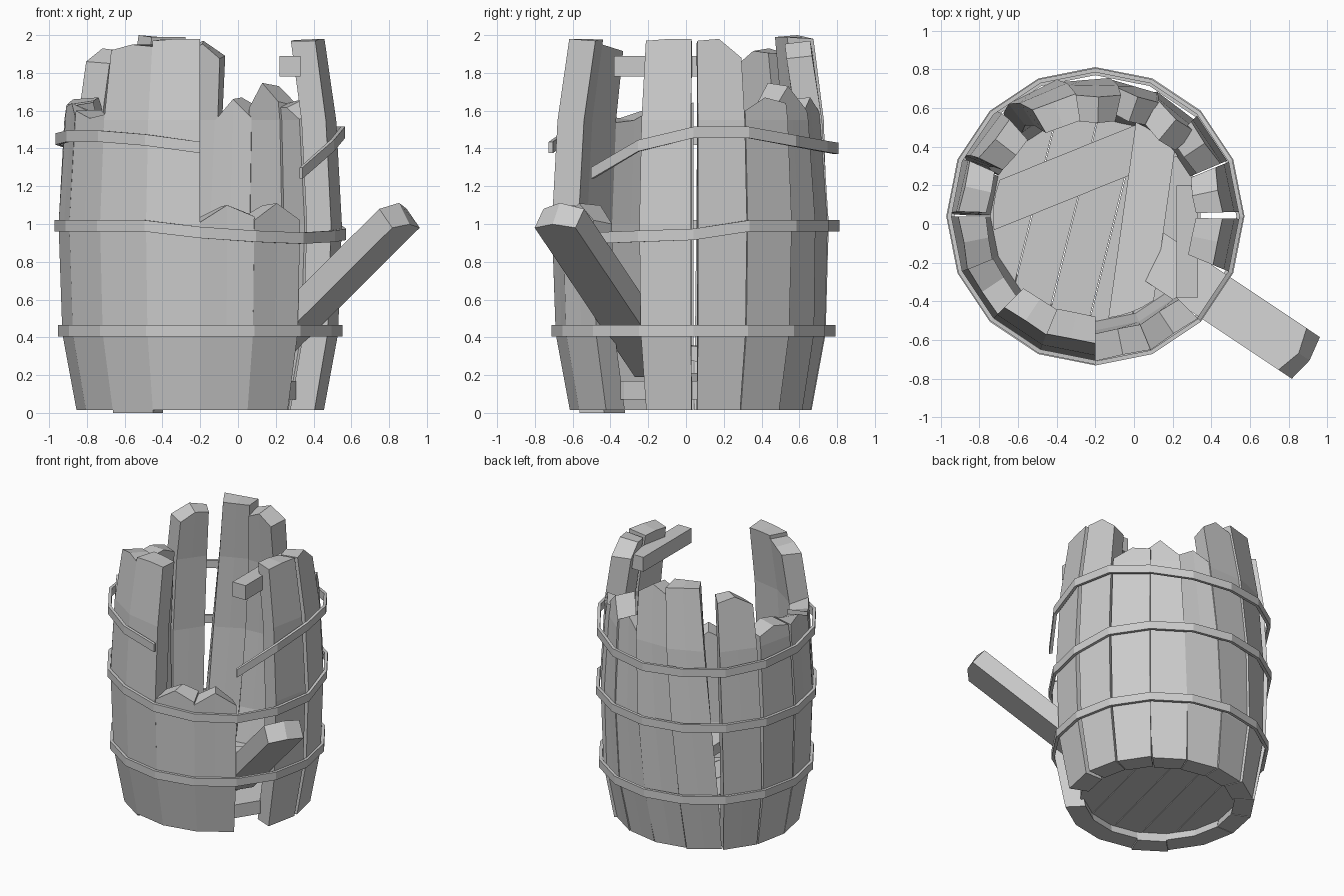
import bpy, bmesh, math, random
from mathutils import Vector

if "Cube" in bpy.data.objects:
    bpy.data.objects.remove(bpy.data.objects["Cube"])

random.seed(4)
CX, CY = -0.2, 0.04
STEP = 22.5
PROFILE = [(0.015, 0.655), (0.42, 0.73), (1.0, 0.75), (1.55, 0.72), (2.0, 0.655)]


def radius(z):
    for (z0, r0), (z1, r1) in zip(PROFILE, PROFILE[1:]):
        if z <= z1:
            break
    return r0 + (r1 - r0) * (z - z0) / (z1 - z0)


def polar(r, deg, z):
    a = math.radians(deg)
    return Vector((CX + r * math.cos(a), CY + r * math.sin(a), z))


def loft(name, rings, closed=False):
    """Skin a list of equal-length point rings and cap the ends."""
    bm = bmesh.new()
    loops = [[bm.verts.new(p) for p in ring] for ring in rings]
    n = len(loops[0])
    pairs = list(zip(loops, loops[1:] + loops[:1])) if closed else list(zip(loops, loops[1:]))
    for a, b in pairs:
        for i in range(n):
            j = (i + 1) % n
            bm.faces.new((a[i], a[j], b[j], b[i]))
    if not closed:
        for ring in (loops[0], loops[-1]):
            if n == 6:      # outer a, mid, b, then inner b, mid, a
                bm.faces.new((ring[0], ring[1], ring[4], ring[5]))
                bm.faces.new((ring[1], ring[2], ring[3], ring[4]))
            else:
                bm.faces.new(ring)
    bmesh.ops.recalc_face_normals(bm, faces=bm.faces)
    mesh = bpy.data.meshes.new(name)
    bm.to_mesh(mesh)
    bm.free()
    obj = bpy.data.objects.new(name, mesh)
    bpy.context.collection.objects.link(obj)
    return obj


def stave(name, a0, tops, gap0, gap1, lean, inset, z_low, jag, thick=0.14):
    """Curved plank on one barrel side; lean = degrees of twist at z 2."""

    def side(z, inside, u):
        lo, hi = a0 + gap0, a0 + STEP - gap1
        ends = [polar(radius(z) - inset - thick * inside, ang + lean * z / 2, z) for ang in (lo, hi)]
        return ends[0].lerp(ends[1], u)

    def ring(outer, inner):
        us = (0, 0.5, 1)
        return ([side(z, 0, u) for z, u in zip(outer, us)]
                + [side(z, 1, u) for z, u in zip(inner[::-1], us[::-1])])

    levels = [z_low] + [z for z, _ in PROFILE[1:-1] if z < min(tops) - 0.03]
    rings = [ring((z,) * 3, (z,) * 3) for z in levels]
    inner = [min(1.99, t + random.uniform(-jag, jag * 0.6)) for t in tops]
    rings.append(ring(tops, inner))
    return loft(name, rings)


# Staves by side: broken top heights (start, middle, end), lean, inset
STAVES = {
    0: (1.97, 1.98, 1.88, 0, 0), 1: (1.6, 1.67, 1.64, 0, 0.01),
    2: (1.62, 1.73, 1.6, -7, 0.03), 3: (1.6, 1.67, 1.58, -10, 0.035),
    4: (1.89, 1.97, 1.92, -13, 0.03), 5: (1.98, 1.99, 2.0, -14, 0.015),
    6: (1.9, 1.93, 1.86, -4, 0), 7: (1.62, 1.66, 1.63, -2, 0),
    8: (1.62, 1.64, 1.57, 0, 0), 9: (1.6, 1.56, 1.58, 0, 0),
    10: (1.92, 1.95, 1.94, 0, 0), 11: (1.97, 1.98, 1.98, 0, 0),
    12: (1.01, 1.1, 1.04, 0, 0), 13: (1.02, 1.11, 1.02, 0, 0),
    15: (1.97, 1.98, 1.98, 0, 0),
}
for k, (t0, t1, t2, lean, inset) in STAVES.items():
    gap = 0.35 if k < 8 else 0.0
    stave(f"stave_{k:02d}", k * STEP, (t0, t1, t2),
          gap0=1.8 if k == 0 else gap, gap1=1.0 if k == 15 else gap,
          lean=lean, inset=inset, z_low=0.0 if k == 10 else 0.015,
          jag=0.02 if t1 > 1.9 else 0.06)


def hoop(name, r, heights, first, closed):
    """Flat metal band through the barrel corners at the given heights."""
    rings = []
    for i, z in enumerate(heights):
        ang = (first + i) * STEP
        rings.append([polar(r, ang, z - 0.03), polar(r, ang, z + 0.03),
                      polar(r - 0.022, ang, z + 0.03), polar(r - 0.022, ang, z - 0.03)])
    return loft(name, rings, closed)


# Hoops: whole lower, sagging middle, snapped upper
hoop("lower_hoop", 0.752, [0.435] * 16, 0, True)
hoop("middle_hoop", 0.772, [0.945] + [0.99] * 11 + [0.955, 0.935, 0.925, 0.935], 0, True)
hoop("upper_hoop", 0.767, [1.27, 1.415, 1.485, 1.485, 1.44, 1.41, 1.4, 1.41, 1.41,
                           1.43, 1.45, 1.465, 1.465, 1.445, 1.405], -2, False)


def floor_board(name, deg, w0, w1, z0, z1, r=0.55, tilt=0.0):
    """Board cut from a disc: runs along deg, spans offsets w0..w1."""
    d = Vector((math.cos(math.radians(deg)), math.sin(math.radians(deg)), 0))
    n = Vector((-d.y, d.x, 0))
    c = Vector((CX, CY, 0))
    ws = [w0 + (w1 - w0) * i / 4 for i in range(5)]
    ts = [math.sqrt(max(r * r - w * w, 0.0004)) for w in ws]
    outline = [c + n * w + d * t for w, t in zip(ws, ts)]
    outline += [c + n * w - d * t for w, t in reversed(list(zip(ws, ts)))]
    return loft(name, [[p + Vector((0, 0, z - tilt * (p - c).dot(d))) for p in outline]
                       for z in (z0, z1)])


# Floor boards, with two loose boards resting on top
edges = [-0.545, -0.31, -0.1, 0.11, 0.32, 0.545]
for i, (w0, w1) in enumerate(zip(edges, edges[1:])):
    floor_board(f"floor_board_{i}", 76, w0 + 0.002, w1 - 0.002, 0.07, 0.17)
floor_board("loose_floor_board_a", 22, 0.13, 0.36, 0.17, 0.21, 0.53)
floor_board("loose_floor_board_b", 82, -0.36, -0.14, 0.28, 0.36, 0.53, tilt=0.12)


def beam(name, start, end, side, width, thick, peak):
    """Straight plank with a split, pointed end."""
    s, e, n = Vector(start), Vector(end), Vector(side).normalized()
    d = (e - s).normalized()
    m = n.cross(d).normalized()
    rings = []
    for p, pk in ((s, 0.0), (e, peak)):
        ring = [p + n * width * t - m * thick / 2 + d * (pk * (t == 0)) for t in (-0.5, 0, 0.5)]
        ring += [p + n * width * t + m * thick / 2 + d * (pk * 0.6 * (t == 0)) for t in (0.5, 0, -0.5)]
        rings.append(ring)
    return loft(name, rings)


# Fallen stave poking out through the hole, and inner cleat near the rim
beam("fallen_stave", (0.06, -0.14, 0.24), (0.855, -0.67, 1.03), (0.56, 0.83, 0), 0.26, 0.13, 0.05)
beam("rim_cleat", (0.275, -0.38, 1.835), (0.275, 0.2, 1.835), (1, 0, 0), 0.11, 0.11, 0.0)
